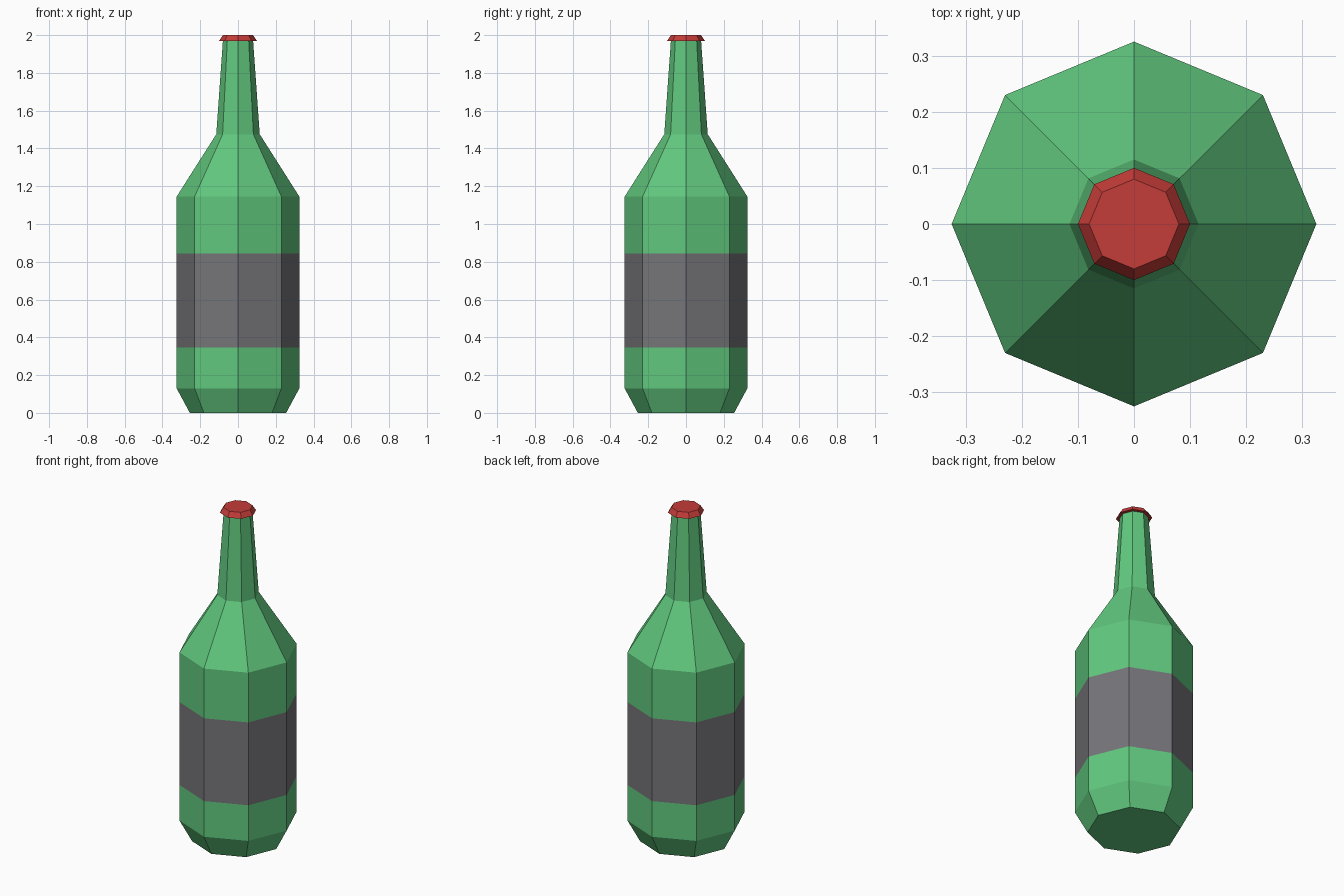
import bpy, bmesh
from math import cos, sin, tau

if "Cube" in bpy.data.objects:
    bpy.data.objects.remove(bpy.data.objects["Cube"])

SIDES = 8


def material(name, rgb):
    m = bpy.data.materials.new(name)
    m.diffuse_color = (*rgb, 1)
    m.use_nodes = True
    m.node_tree.nodes["Principled BSDF"].inputs["Base Color"].default_value = m.diffuse_color
    return m


def lathe(name, profile, mat, cap_bottom=False, cap_top=False):
    """Revolve (radius, z) points into a flat-faced eight-sided shell."""
    bm = bmesh.new()
    rings = [[bm.verts.new((r * cos(tau * i / SIDES), r * sin(tau * i / SIDES), z))
              for i in range(SIDES)] for r, z in profile]
    for low, high in zip(rings, rings[1:]):
        for i in range(SIDES):
            j = (i + 1) % SIDES
            bm.faces.new((low[i], low[j], high[j], high[i]))
    if cap_bottom:
        bm.faces.new(rings[0][::-1])
    if cap_top:
        bm.faces.new(rings[-1])
    mesh = bpy.data.meshes.new(name)
    bm.to_mesh(mesh)
    bm.free()
    mesh.materials.append(mat)
    ob = bpy.data.objects.new(name, mesh)
    bpy.context.collection.objects.link(ob)
    return ob


green = material("green_glass", (0.12, 0.58, 0.21))
grey = material("label_grey", (0.18, 0.18, 0.195))
red = material("cap_red", (0.55, 0.045, 0.04))

# Glass below the label, with chamfered foot
lathe("bottle_base", [(0.255, 0), (0.325, 0.13), (0.325, 0.345)], green, cap_bottom=True)
# Label band flush with the body
lathe("label", [(0.325, 0.345), (0.325, 0.845)], grey)
# Upper body, shoulder and tapering neck
lathe("bottle_neck", [(0.325, 0.845), (0.325, 1.145), (0.115, 1.475), (0.08, 1.97)], green)
# Flared bottle cap
lathe("bottle_cap", [(0.10, 1.97), (0.08, 2.0)], red, cap_bottom=True, cap_top=True)
